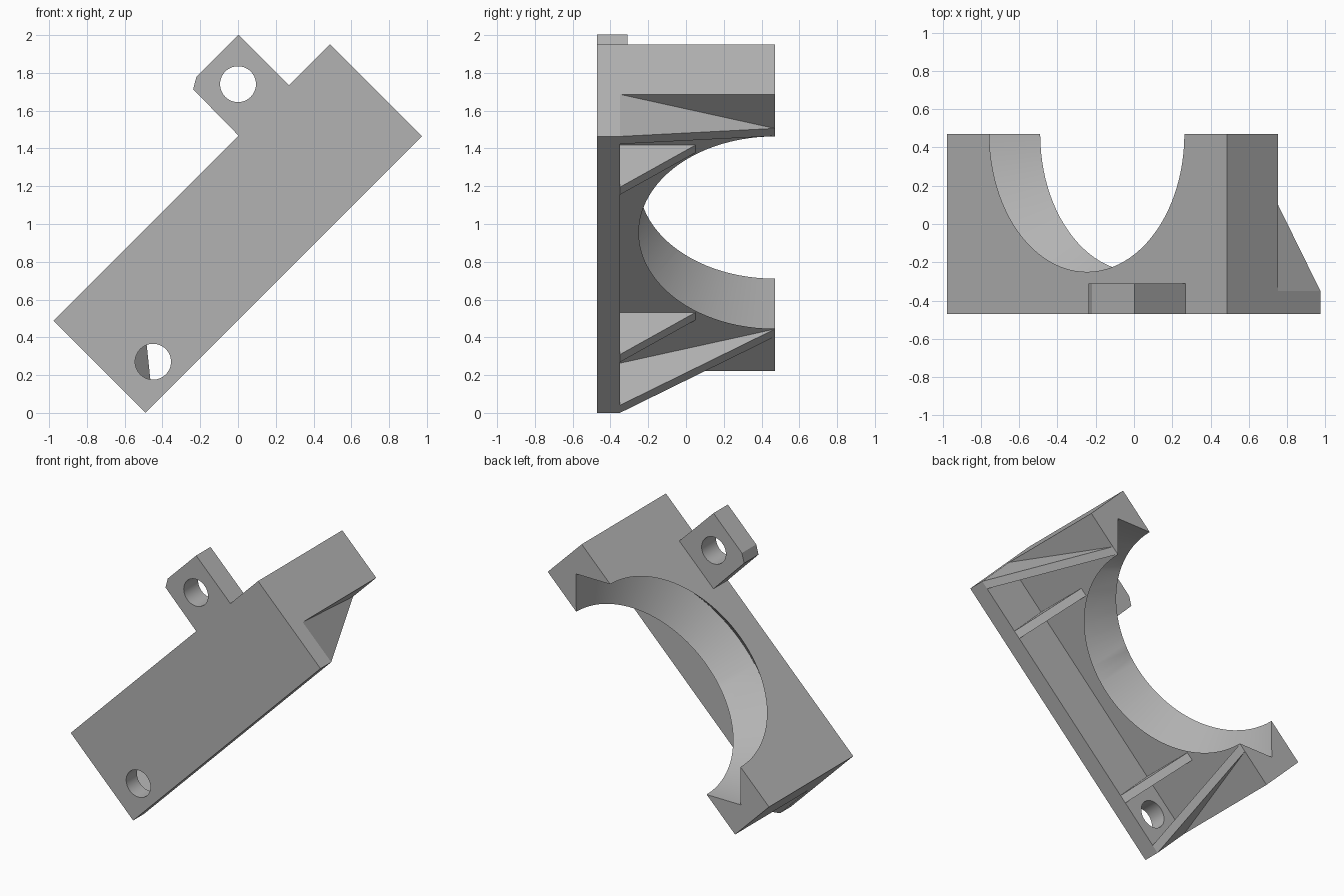
import bpy
import bmesh
from math import pi, sqrt
from mathutils import Matrix, Vector

cube = bpy.data.objects.get("Cube")
if cube:
    bpy.data.objects.remove(cube, do_unlink=True)

gray = bpy.data.materials.new("plain_gray")
gray.use_nodes = True
color = (0.45, 0.45, 0.45, 1)
gray.diffuse_color = color
gray.node_tree.nodes["Principled BSDF"].inputs["Base Color"].default_value = color

# Bracket frame: u along the length, y depth, v across the width
LENGTH, WIDTH, SHELF = 2.07, 0.69, 0.315
FRONT, PLATE, BACK = -0.47, -0.35, 0.47
MID, RADIUS, GROOVE = LENGTH / 2, 0.72, 0.19
FRAME = Matrix.Translation((-0.49, 0, 0)) @ Matrix.Rotation(-pi / 4, 4, "Y")


def finish(name, bm):
    bmesh.ops.recalc_face_normals(bm, faces=bm.faces)
    bmesh.ops.transform(bm, matrix=FRAME, verts=bm.verts)
    mesh = bpy.data.meshes.new(name)
    bm.to_mesh(mesh)
    bm.free()
    mesh.materials.append(gray)
    obj = bpy.data.objects.new(name, mesh)
    bpy.context.collection.objects.link(obj)
    return obj


def loft(name, start, end):
    """Solid between two matching outlines."""
    bm = bmesh.new()
    a = [bm.verts.new(p) for p in start]
    b = [bm.verts.new(p) for p in end]
    bm.faces.new(a)
    bm.faces.new(b)
    for i in range(len(a)):
        j = (i + 1) % len(a)
        bm.faces.new((a[i], a[j], b[j], b[i]))
    return finish(name, bm)


def hole_cutter(u, v):
    bm = bmesh.new()
    place = Matrix.Translation((u, -0.4, v)) @ Matrix.Rotation(pi / 2, 4, "X")
    bmesh.ops.create_cone(bm, cap_ends=True, segments=48, radius1=0.095,
                          radius2=0.095, depth=0.4, matrix=place)
    return finish("hole_cutter", bm)


def combine(target, tool, operation):
    tool.hide_render = True
    mod = target.modifiers.new("combine", "BOOLEAN")
    mod.operation, mod.solver, mod.object = operation, "EXACT", tool
    bpy.context.view_layer.objects.active = target
    bpy.ops.object.modifier_apply(modifier=mod.name)
    bpy.data.objects.remove(tool, do_unlink=True)


# Front plate with the deep saddle block along its upper edge
section = [(FRONT, 0), (PLATE, 0), (PLATE, SHELF), (BACK, SHELF),
           (BACK, WIDTH), (FRONT, WIDTH)]
body = loft("bracket_body", [(0, y, v) for y, v in section],
            [(LENGTH, y, v) for y, v in section])

# Round saddle opening with a V groove
profile = [(0, SHELF - 0.1), (RADIUS, SHELF - 0.1), (RADIUS, SHELF),
           (RADIUS + GROOVE, (SHELF + WIDTH) / 2), (RADIUS, WIDTH),
           (RADIUS, WIDTH + 0.1), (0, WIDTH + 0.1)]
bm = bmesh.new()
points = [bm.verts.new((MID + r, BACK, v)) for r, v in profile]
edges = [bm.edges.new(pair) for pair in zip(points, points[1:])]
bmesh.ops.spin(bm, geom=points + edges, cent=(MID, BACK, 0), axis=(0, 0, 1),
               angle=2 * pi, steps=96)
bmesh.ops.remove_doubles(bm, verts=bm.verts, dist=0.0001)
combine(body, finish("saddle_cutter", bm), "DIFFERENCE")

# Mounting ear on the upper edge
outline = [(1.386, WIDTH - 0.05), (1.764, WIDTH - 0.05), (1.764, 1.068),
           (1.45, 1.068), (1.39, 1.033)]
ear = loft("mounting_ear", [(u, FRONT, v) for u, v in outline],
           [(u, -0.31, v) for u, v in outline])
combine(body, ear, "UNION")

# Screw holes
for u, v in [(0.22, 0.163), (1.577, 0.884)]:
    combine(body, hole_cutter(u, v), "DIFFERENCE")


# Triangular ribs: straight inner pair and slanted end pair
def rib(name, u, tip_u, tip_y, mirrored):
    sides = []
    for extra in (0, 0.057):
        tri = [(u + extra, PLATE, 0), (u + extra, PLATE, SHELF),
               (tip_u + extra, tip_y, SHELF)]
        sides.append([(LENGTH - p[0] if mirrored else p[0], p[1], p[2])
                      for p in tri])
    return loft(name, *sides)


parts = [body]
for mirrored, end in ((False, "lower"), (True, "upper")):
    parts.append(rib(end + "_inner_rib", 0.38, 0.38, 0.05, mirrored))
    parts.append(rib(end + "_end_rib", 0, 0.255, BACK, mirrored))

# Smooth the round surfaces, keep edges crisp
bpy.ops.object.select_all(action="DESELECT")
for obj in parts:
    obj.select_set(True)
bpy.context.view_layer.objects.active = body
bpy.ops.object.shade_smooth_by_angle(angle=pi / 6)
